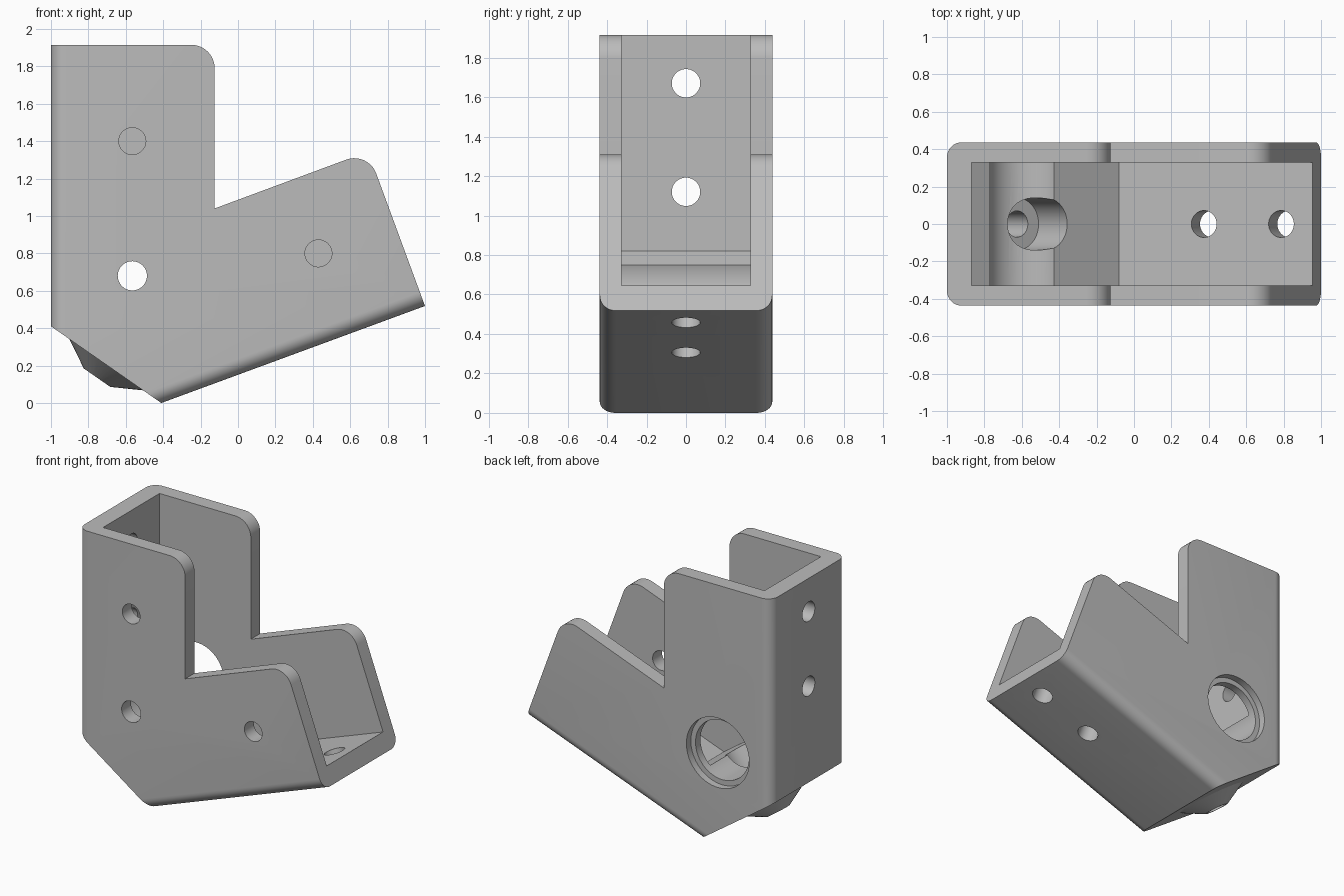
import bpy, bmesh
from math import radians, cos, sin
from mathutils import Vector, Matrix

cube = bpy.data.objects.get("Cube")
if cube:
    bpy.data.objects.remove(cube, do_unlink=True)

grey = bpy.data.materials.new("plain grey")
grey.use_nodes = True
colour = (0.5, 0.5, 0.5, 1)
grey.diffuse_color = colour
grey.node_tree.nodes["Principled BSDF"].inputs["Base Color"].default_value = colour

HALF = 0.437            # outer half width
INNER = 0.328           # channel half width
ARM = Vector((cos(radians(20.2)), 0, sin(radians(20.2))))
ARM_UP = Vector((-ARM.z, 0, ARM.x))
HEEL = Vector((-0.41, 0, 0))
AXIS = Vector((-0.571, 0, -0.821))   # outward normal of the cut heel
SEAT = Vector((-0.705, 0, 0.205))    # middle of the cut heel


def finish(name, bm):
    bmesh.ops.recalc_face_normals(bm, faces=bm.faces)
    mesh = bpy.data.meshes.new(name)
    bm.to_mesh(mesh)
    bm.free()
    mesh.materials.append(grey)
    obj = bpy.data.objects.new(name, mesh)
    bpy.context.collection.objects.link(obj)
    return obj


def prism(points, half):
    bm = bmesh.new()
    face = bm.faces.new([bm.verts.new((x, -half, z)) for x, z in points])
    out = bmesh.ops.extrude_face_region(bm, geom=[face])
    moved = [v for v in out["geom"] if isinstance(v, bmesh.types.BMVert)]
    bmesh.ops.translate(bm, verts=moved, vec=(0, 2 * half, 0))
    return bm


def cone(name, start, end, r1, r2, sides=48):
    start, end = Vector(start), Vector(end)
    turn = (end - start).to_track_quat('Z', 'Y').to_matrix().to_4x4()
    bm = bmesh.new()
    bmesh.ops.create_cone(bm, cap_ends=True, segments=sides, radius1=r1, radius2=r2,
                          depth=(end - start).length,
                          matrix=Matrix.Translation((start + end) / 2) @ turn)
    return finish(name, bm)


def combine(target, tool, operation='DIFFERENCE'):
    tool.hide_render = True
    mod = target.modifiers.new(tool.name, 'BOOLEAN')
    mod.operation, mod.object, mod.solver = operation, tool, 'EXACT'
    bpy.context.view_layer.objects.active = target
    bpy.ops.object.modifier_apply(modifier=mod.name)
    bpy.data.objects.remove(tool, do_unlink=True)


# outer body: an upright leg and a sloping arm
arm_end = HEEL + ARM * 1.502
arm_top = arm_end + ARM_UP * 0.88
corner = HEEL - ARM * (0.59 / ARM.x)
bm = prism([(-1, 1.915), (-0.125, 1.915), (-0.125, 1.04), (arm_top.x, arm_top.z),
            (arm_end.x, arm_end.z), (corner.x, corner.z)], HALF)


def on_back(v):
    return v.co.x < -0.99 or abs((v.co - HEEL).dot(ARM_UP)) < 0.01


def at(v, x, z):
    return abs(v.co.x - x) + abs(v.co.z - z) < 0.01


long_edges, tip_edges = [], []
for e in bm.edges:
    a, b = e.verts
    across = abs(a.co.y - b.co.y) > 0.1
    if across and (at(a, -0.125, 1.915) or at(a, arm_top.x, arm_top.z)):
        tip_edges.append(e)
    elif not across and on_back(a) and on_back(b):
        long_edges.append(e)
bmesh.ops.bevel(bm, geom=tip_edges, offset=0.125, segments=10, profile=0.5, affect='EDGES')
long_edges = [e for e in long_edges if e.is_valid]
bmesh.ops.bevel(bm, geom=long_edges, offset=0.08, segments=8, profile=0.5, affect='EDGES')

# slice off the heel and close it
cut = bmesh.ops.bisect_plane(bm, geom=bm.verts[:] + bm.edges[:] + bm.faces[:],
                             plane_co=SEAT, plane_no=AXIS, clear_outer=True)
rim = [e for e in cut["geom_cut"] if isinstance(e, bmesh.types.BMEdge)]
bmesh.ops.contextual_create(bm, geom=rim)
bracket = finish("corner_bracket", bm)

# open channel with a sloped block left in the corner
channel = prism([(-0.87, 2.5), (-0.87, 0.82), (-0.08, 0.265), (1.5, 0.846), (1.5, 2.5)], INNER)
combine(bracket, finish("channel_cutter", channel))

# conical boss under the heel
combine(bracket, cone("heel_boss", SEAT - AXIS * 0.03, SEAT + AXIS * 0.085, 0.295, 0.086), 'UNION')

# large cross bore through the back wall, with a wider mouth
x, z = -0.565, 0.68
combine(bracket, cone("cross_bore", (x, -INNER, z), (x, 0.6, z), 0.218, 0.218, 64))
combine(bracket, cone("bore_mouth", (x, 0.385, z), (x, 0.6, z), 0.256, 0.256, 64))

# stepped hole through the corner block and boss
combine(bracket, cone("heel_pocket", SEAT - AXIS * 0.14, SEAT - AXIS * 0.6, 0.14, 0.14))
combine(bracket, cone("heel_hole", SEAT + AXIS * 0.2, SEAT - AXIS * 0.3, 0.07, 0.07))

# screw holes in the front wall, the upright wall and the arm floor
for x, z, r in ((-0.565, 1.4, 0.072), (-0.565, 0.68, 0.078), (0.43, 0.8, 0.072)):
    combine(bracket, cone("front_hole", (x, -0.6, z), (x, -0.2, z), r, r))
for z in (1.12, 1.67):
    combine(bracket, cone("upright_hole", (-1.2, 0, z), (-0.7, 0, z), 0.072, 0.072))
for s in (0.885, 1.325):
    p = HEEL + ARM * s
    combine(bracket, cone("arm_hole", p - ARM_UP * 0.2, p + ARM_UP * 0.3, 0.072, 0.072))

# crisp edges, smooth rounds
bpy.ops.object.select_all(action='DESELECT')
bracket.select_set(True)
bpy.context.view_layer.objects.active = bracket
bpy.ops.object.shade_smooth_by_angle(angle=radians(25))
